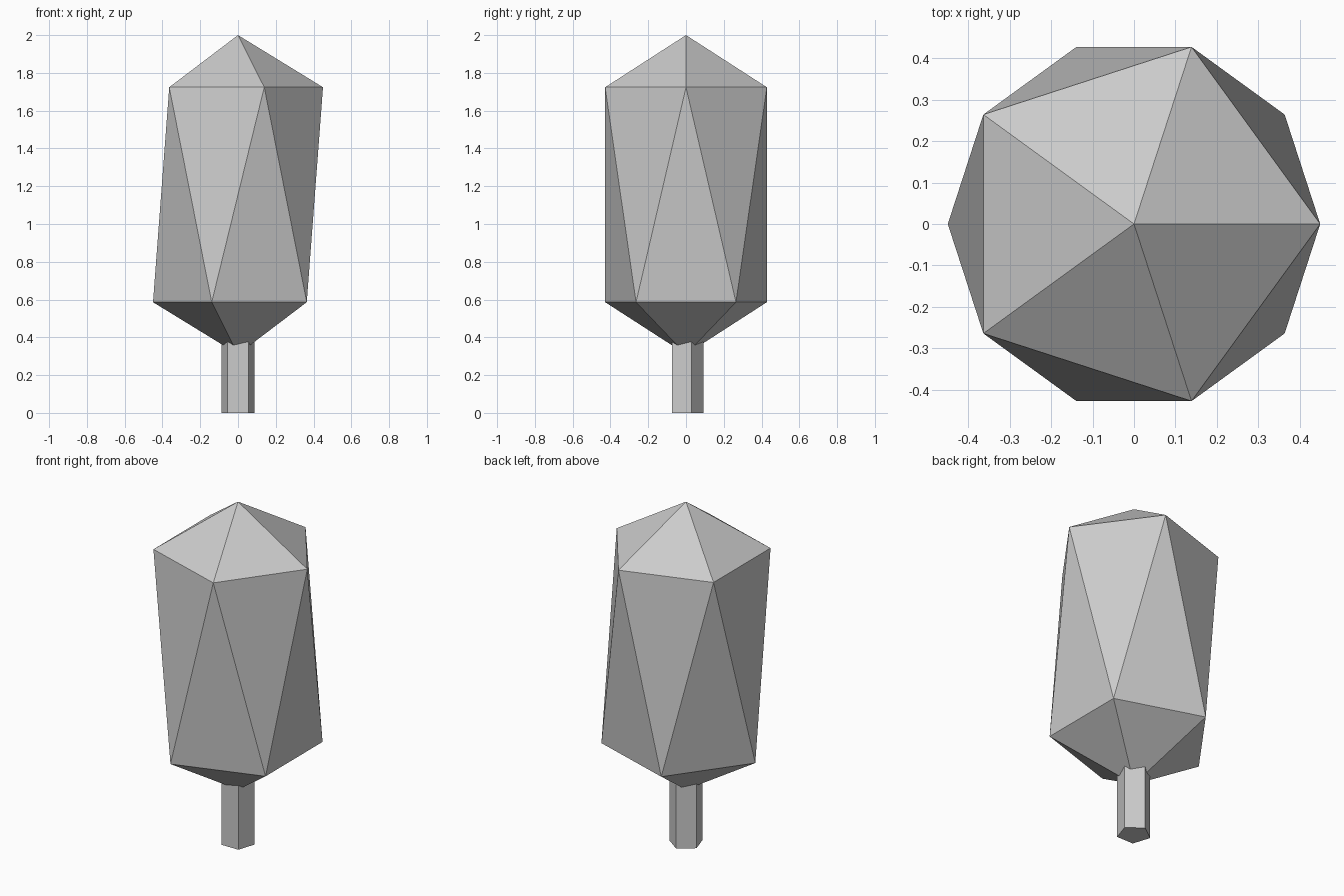
import bpy

if "Cube" in bpy.data.objects:
    bpy.data.objects.remove(bpy.data.objects["Cube"])

# Foliage: icosahedron stretched at its waist
bpy.ops.mesh.primitive_ico_sphere_add(subdivisions=1, radius=1, location=(0, 0, 1.155))
foliage = bpy.context.object
foliage.name = "foliage"
RING_RADIUS, RING_Z, TIP_Z = 0.45, 0.569, 0.845
for v in foliage.data.vertices:
    side = 1 if v.co.z > 0 else -1
    is_tip = abs(v.co.z) > 0.9
    r = v.co.xy.length
    if not is_tip:
        v.co.x *= RING_RADIUS / r
        v.co.y *= RING_RADIUS / r
    v.co.z = side * (TIP_Z if is_tip else RING_Z)

# Trunk: five-sided post running up into the foliage, one corner at the back
bpy.ops.mesh.primitive_cylinder_add(vertices=5, radius=0.093, depth=0.5, location=(0, 0, 0.25))
bpy.context.object.name = "trunk"
